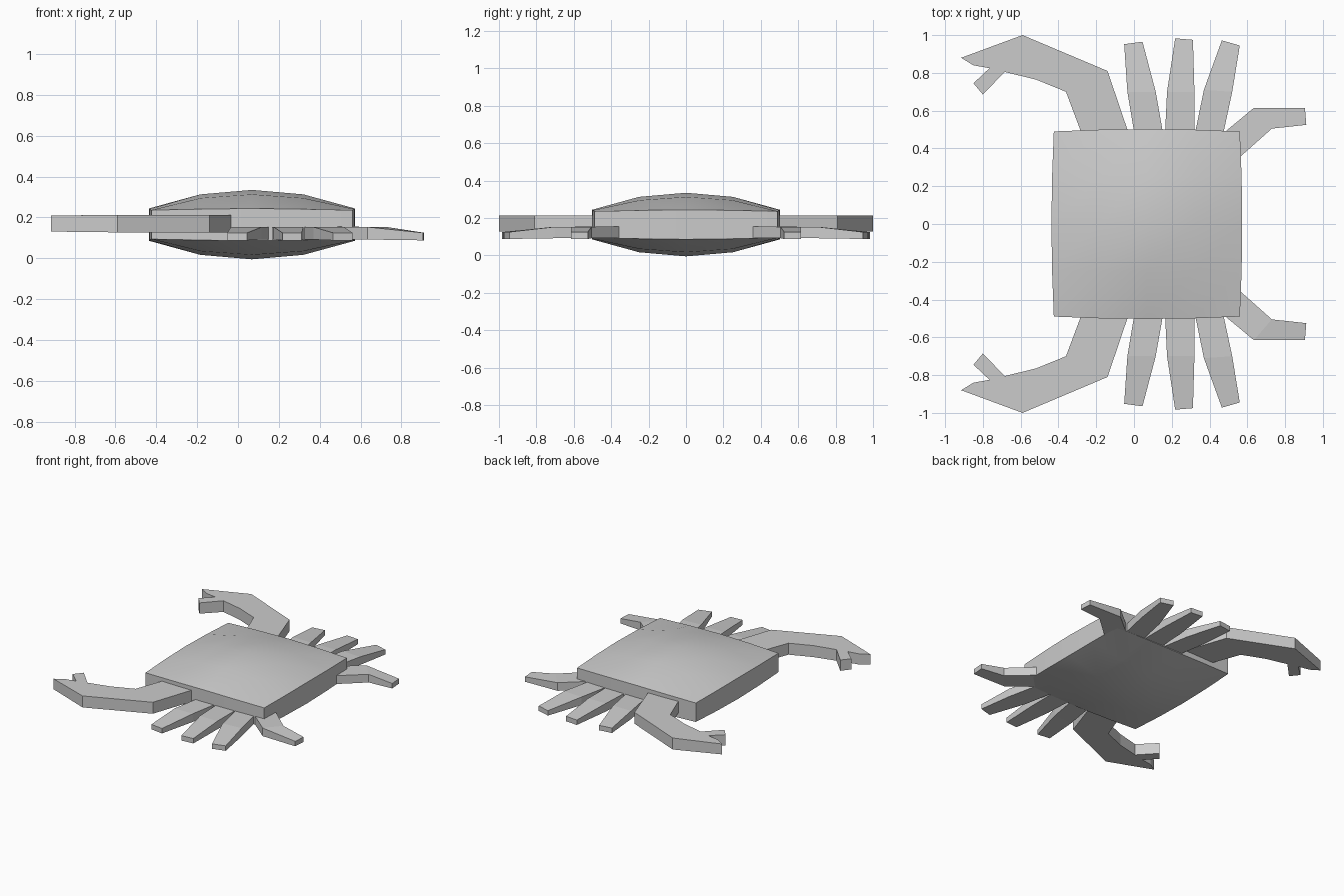
import bpy, bmesh

cube = bpy.data.objects.get("Cube")
if cube:
    bpy.data.objects.remove(cube, do_unlink=True)

grey = bpy.data.materials.new("plain grey")
grey.use_nodes = True
colour = (0.6, 0.6, 0.6, 1)
grey.diffuse_color = colour
grey.node_tree.nodes["Principled BSDF"].inputs["Base Color"].default_value = colour


def finish(bm, name, mirror=True):
    bmesh.ops.recalc_face_normals(bm, faces=bm.faces[:])
    mesh = bpy.data.meshes.new(name)
    bm.to_mesh(mesh)
    bm.free()
    obj = bpy.data.objects.new(name, mesh)
    bpy.context.collection.objects.link(obj)
    mesh.materials.append(grey)
    if mirror:
        m = obj.modifiers.new("both sides", 'MIRROR')
        m.use_axis = (False, True, False)
        m.use_mirror_merge = False
    return obj


def limb(name, stations):
    """Box-section limb through stations of (left xy, right xy, bottom, top)."""
    bm = bmesh.new()
    rings = []
    for a, b, lo, hi in stations:
        rings.append([bm.verts.new((*p, z)) for p, z in
                      ((a, lo), (b, lo), (b, hi), (a, hi))])
    for r, s in zip(rings, rings[1:]):
        for i in range(4):
            j = (i + 1) % 4
            bm.faces.new((r[i], r[j], s[j], s[i]))
    bm.faces.new(rings[0])
    bm.faces.new(rings[-1])
    return finish(bm, name)


# Shell: square pad with domed top and belly, sides bowed slightly outward
MID_X, MID_Z = 0.068, 0.165
bm = bmesh.new()
bmesh.ops.create_grid(bm, x_segments=4, y_segments=4, size=0.5)
top = bm.verts[:]
ext = bmesh.ops.extrude_face_region(bm, geom=bm.faces[:], use_keep_orig=True)
bottom = [g for g in ext["geom"] if isinstance(g, bmesh.types.BMVert)]
DOME = {(0, 0): 0.17, (0, 1): 0.148, (1, 1): 0.130,
        (0, 2): 0.079, (1, 2): 0.076, (2, 2): 0.071}
for verts, sign in ((top, 1), (bottom, -1)):
    for v in verts:
        x, y = v.co.x, v.co.y
        key = tuple(sorted((round(abs(x) * 4), round(abs(y) * 4))))
        v.co = (MID_X + x * (1.01 - 0.1 * y * y),
                y * (1.005 - 0.1 * x * x),
                MID_Z + sign * DOME[key])
shell = finish(bm, "shell", mirror=False)
bpy.context.view_layer.objects.active = shell
shell.select_set(True)
bpy.ops.object.shade_smooth_by_angle(angle=0.52)
shell.select_set(False)

# Pincer arms: flat outline with a notched claw, extruded upward
outline = [(-0.275, -0.47), (-0.285, -0.50), (-0.36, -0.70), (-0.52, -0.765),
           (-0.685, -0.805), (-0.80, -0.685), (-0.85, -0.745), (-0.765, -0.825),
           (-0.85, -0.84), (-0.915, -0.88), (-0.59, -1.0), (-0.14, -0.81),
           (-0.035, -0.50), (-0.025, -0.47)]
bm = bmesh.new()
base = bm.faces.new([bm.verts.new((x, y, 0.127)) for x, y in outline])
ext = bmesh.ops.extrude_face_region(bm, geom=[base], use_keep_orig=True)
for v in ext["geom"]:
    if isinstance(v, bmesh.types.BMVert):
        v.co.z = 0.213
for v in bm.verts:
    # thin the claw slightly toward its tip
    if v.co.x < -0.6:
        v.co.z += (0.17 - v.co.z) * 0.3 * (-0.6 - v.co.x)
finish(bm, "pincer_arms")

# Three pairs of straight walking legs: root, knee and tip, left and right
LEGS = {
    "first_legs": [(0.0, -0.49), (0.152, -0.49), (-0.035, -0.70),
                   (0.115, -0.70), (-0.052, -0.952), (0.045, -0.965)],
    "second_legs": [(0.165, -0.49), (0.32, -0.49), (0.175, -0.70),
                    (0.32, -0.70), (0.218, -0.983), (0.312, -0.975)],
    "third_legs": [(0.325, -0.49), (0.475, -0.49), (0.37, -0.71),
                   (0.52, -0.70), (0.465, -0.972), (0.56, -0.945)],
}
for name, p in LEGS.items():
    limb(name, [(p[0], p[1], 0.092, 0.153), (p[2], p[3], 0.092, 0.153),
                (p[4], p[5], 0.088, 0.125)])

# Bent swimming legs at the far corners
limb("swimming_legs", [((0.46, -0.47), (0.55, -0.345), 0.092, 0.155),
                       ((0.635, -0.615), (0.73, -0.505), 0.092, 0.153),
                       ((0.905, -0.615), (0.912, -0.525), 0.088, 0.125)])
